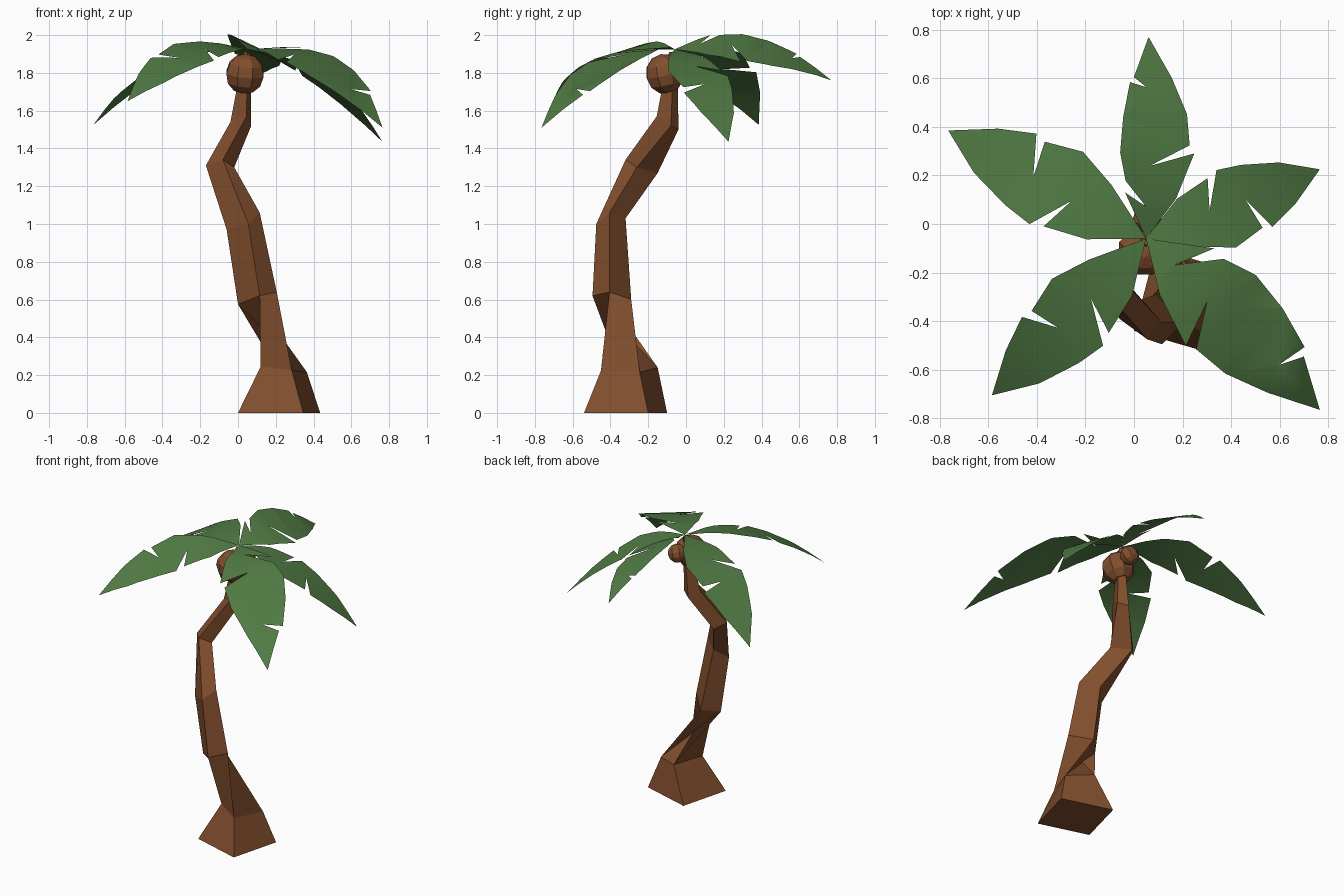
import bpy, bmesh
from mathutils import Vector, Matrix

if "Cube" in bpy.data.objects:
    bpy.data.objects.remove(bpy.data.objects["Cube"])


def material(name, rgb):
    m = bpy.data.materials.new(name)
    m.diffuse_color = (*rgb, 1)
    m.use_nodes = True
    m.node_tree.nodes["Principled BSDF"].inputs["Base Color"].default_value = m.diffuse_color
    return m


BROWN = material("bark brown", (0.225, 0.078, 0.027))
GREEN = material("leaf green", (0.085, 0.205, 0.06))


def make_object(name, bm, mat, smooth=False):
    me = bpy.data.meshes.new(name)
    for f in bm.faces:
        f.smooth = smooth
    bm.to_mesh(me)
    bm.free()
    me.materials.append(mat)
    ob = bpy.data.objects.new(name, me)
    bpy.context.collection.objects.link(ob)
    return ob


# Trunk: four-sided rings along a crooked, twisting path
rings = [
    [(0, -.44, 0), (.345, -.54, 0), (.435, -.20, 0), (.09, -.10, 0)],
    [(.12, -.355, .245), (.285, -.45, .225), (.365, -.245, .215), (.20, -.15, .24)],
    [(.115, -.495, .62), (.205, -.405, .64), (.09, -.29, .60), (0, -.385, .575)],
    [(.055, -.475, 1.0), (.115, -.405, 1.06), (.01, -.32, 1.03), (-.06, -.39, .97)],
    [(-.08, -.32, 1.34), (-.02, -.26, 1.30), (-.11, -.15, 1.27), (-.17, -.21, 1.31)],
    [(.045, -.155, 1.57), (.07, -.08, 1.52), (.01, -.04, 1.50), (-.04, -.10, 1.54)],
    [(.05, -.09, 1.91), (.07, -.065, 1.91), (.05, -.045, 1.91), (.03, -.065, 1.91)],
]
bm = bmesh.new()
loops = [[bm.verts.new(p) for p in r] for r in rings]
for k, (lo, hi) in enumerate(zip(loops, loops[1:])):
    for i in range(4):
        j = (i + 1) % 4
        if k == 1 and i == 2:  # back of the twisted band is creased inwards
            bm.faces.new((lo[i], lo[j], hi[j]))
            bm.faces.new((lo[i], hi[j], hi[i]))
        else:
            bm.faces.new((lo[i], lo[j], hi[j], hi[i]))
bm.faces.new(loops[0][::-1])
bm.faces.new(loops[-1])
make_object("trunk", bm, BROWN)


# Coconuts: coarse tilted spheres
def coconut(name, centre, radius, turn):
    bm = bmesh.new()
    place = (Matrix.Translation(centre) @ Matrix.Rotation(turn, 4, 'Z')
             @ Matrix.Rotation(turn * .6, 4, 'X'))
    bmesh.ops.create_uvsphere(bm, u_segments=8, v_segments=6, radius=radius,
                              matrix=place)
    make_object(name, bm, BROWN)


coconut("large_coconut", (.037, -.112, 1.795), .107, .4)
coconut("small_coconut", (.055, .02, 1.825), .061, .9)

# Frond outlines: (distance along, offset to the left), torn by notches
THREE_TEARS = [(0, 0), (.20, -.125), (.425, -.2), (.36, -.01), (.465, -.18),
               (.62, -.167), (.80, -.10), (1, 0), (.80, .11), (.75, .01),
               (.775, .14), (.60, .19), (.425, .21), (.285, .165), (.16, .006),
               (.227, .168)]
TWO_TEARS = [(0, 0), (.25, -.12), (.43, -.18), (.60, -.143), (.57, 0),
             (.65, -.155), (.81, -.10), (1, 0), (.81, .102), (.62, .157),
             (.485, .178), (.37, .01), (.425, .158), (.23, .12)]
CROWN = Vector((.05, -.06, 1.925))


def frond(name, outline, tip, left, right, rise, roll):
    """Flat outline, sliced across, then arched so it ends at the tip."""
    bm = bmesh.new()
    bm.faces.new([bm.verts.new((t, v * (left if v > 0 else right), 0))
                  for t, v in outline])
    bm.normal_update()
    bmesh.ops.triangulate(bm, faces=bm.faces[:])
    for k in range(1, 7):
        bmesh.ops.bisect_plane(bm, geom=bm.verts[:] + bm.edges[:] + bm.faces[:],
                               plane_co=(k * .15, 0, 0), plane_no=(1, 0, 0))
    along = Vector(tip) - CROWN
    drop = along.z
    along.z = 0
    side = Vector((-along.y, along.x, 0)).normalized()
    for p in bm.verts:
        t, v = p.co.x, p.co.y
        z = rise * t + (drop - rise) * t * t + roll * v
        p.co = CROWN + along * t + side * v + Vector((0, 0, z))
    bm.normal_update()
    for f in bm.faces:
        if f.normal.z < 0:
            f.normal_flip()
    make_object(name, bm, GREEN, smooth=True)


frond("back_frond", THREE_TEARS, (.06, .77, 1.76), .53, .97, .23, .48)
frond("right_frond", TWO_TEARS, (.765, .225, 1.435), .87, .95, -.10, 0)
frond("front_right_frond", THREE_TEARS, (.765, -.765, 1.51), 1, 1, .12, .05)
frond("front_left_frond", TWO_TEARS, (-.585, -.705, 1.65), 1.03, .89, .18, -.22)
frond("left_frond", TWO_TEARS, (-.765, .385, 1.525), 1, 1.05, .10, -.15)
